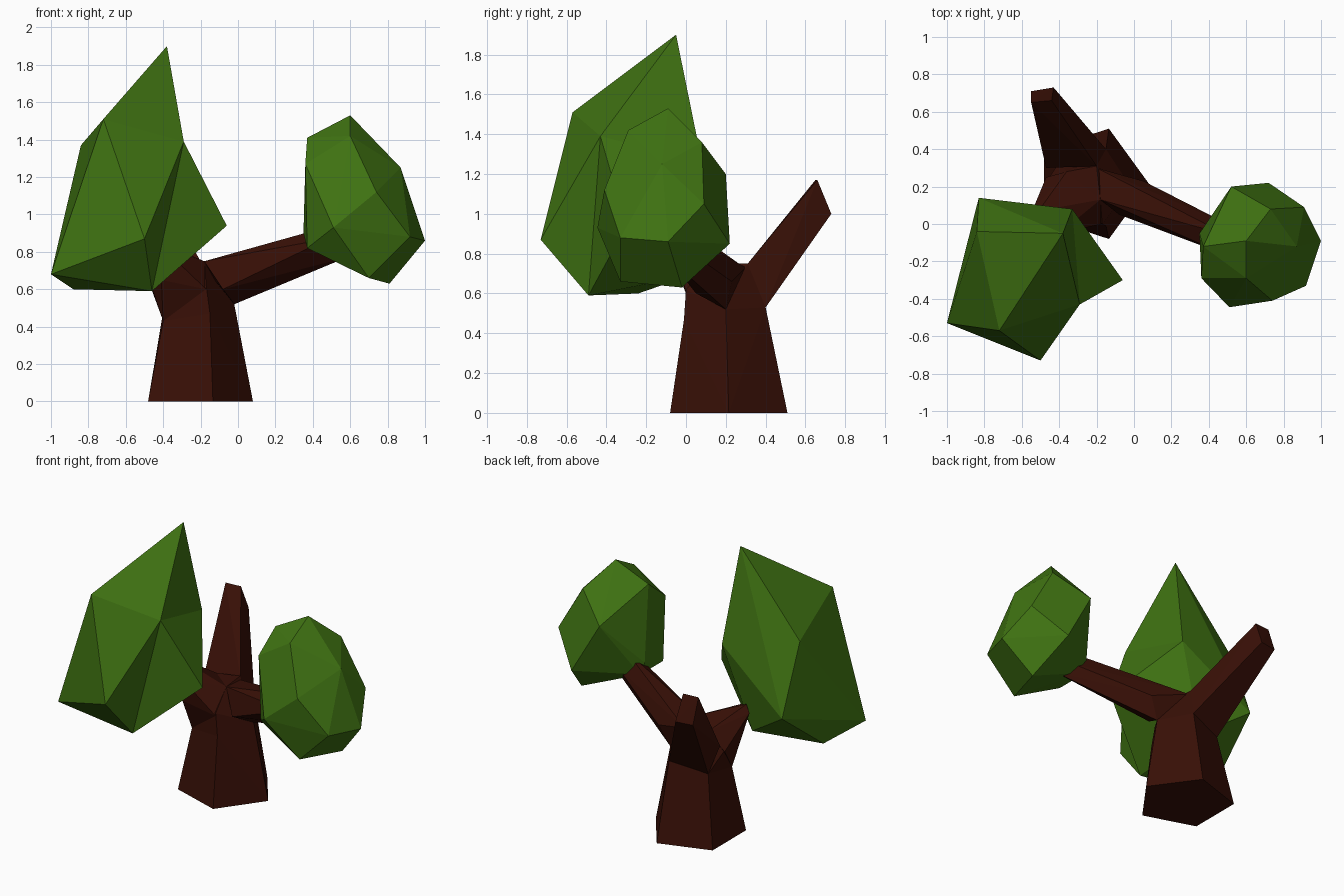
import bpy, bmesh, math


def material(name, color):
    m = bpy.data.materials.new(name)
    m.diffuse_color = (*color, 1)
    return m


bark = material("bark", (0.04, 0.005, 0.002))
leaf = material("leaf", (0.05, 0.17, 0.006))


def hull(name, points, mat, creases=()):
    """Flat-faced solid around corner points; creases turn an edge inwards."""
    bm = bmesh.new()
    verts = [bm.verts.new(p) for p in points]
    res = bmesh.ops.convex_hull(bm, input=verts)
    for a, b in creases:
        edge = bm.edges.get((verts[a], verts[b]))
        if edge:
            bmesh.ops.rotate_edges(bm, edges=[edge], use_ccw=False)
    junk = {g for g in res["geom_interior"] + res["geom_unused"]
            if isinstance(g, bmesh.types.BMVert) and g.is_valid}
    bmesh.ops.delete(bm, geom=list(junk), context='VERTS')
    bmesh.ops.dissolve_limit(bm, angle_limit=math.radians(3),
                             verts=bm.verts[:], edges=bm.edges[:])
    bmesh.ops.recalc_face_normals(bm, faces=bm.faces[:])
    me = bpy.data.meshes.new(name)
    bm.to_mesh(me)
    bm.free()
    me.materials.append(mat)
    ob = bpy.data.objects.new(name, me)
    bpy.context.collection.objects.link(ob)
    return ob


# Five-sided tapering trunk
base = [(-0.23 + 0.31 * math.cos(a), 0.215 + 0.31 * math.sin(a), 0)
        for a in (i * math.tau / 5 for i in range(5))]
ring = [(-0.02, 0.20, 0.52), (-0.15, 0.40, 0.53), (-0.40, 0.33, 0.48),
        (-0.40, 0.07, 0.43), (-0.15, -0.01, 0.47)]
hull("trunk", base + ring, bark)

# Fork where the three branches meet
fork_right, fork_back, fork_left = (-0.18, 0.13, 0.75), (-0.20, 0.31, 0.75), (-0.36, 0.28, 0.74)
hull("fork", ring + [fork_right, fork_back, fork_left,
                     (-0.46, 0.24, 0.62), (-0.17, 0.0, 0.62)], bark)

# Branches, from the fork outwards
hull("right_branch", [fork_right, (-0.20, 0.30, 0.73), ring[0], (-0.08, 0.05, 0.60),
                      (0.05, 0.23, 0.66), (0.50, -0.06, 0.94), (0.58, -0.08, 0.77),
                      (0.52, -0.01, 0.83), (0.48, -0.16, 0.87)], bark)
hull("back_branch", [ring[1], ring[2], fork_back, (-0.47, 0.30, 0.68),
                     (-0.43, 0.73, 1.0), (-0.55, 0.71, 1.0),
                     (-0.55, 0.65, 1.17), (-0.44, 0.66, 1.17)], bark)
hull("left_branch", [ring[3], (-0.17, 0.0, 0.60), fork_right, fork_left, (-0.47, 0.25, 0.62),
                     (-0.54, 0.08, 0.84), (-0.51, 0.07, 0.89), (-0.50, 0.09, 0.71),
                     (-0.40, -0.05, 0.82), (-0.41, -0.02, 0.65)], bark)

# Large pointed foliage clump, creased on its right side
hull("large_foliage", [(-0.38, -0.05, 1.90), (-0.72, -0.57, 1.51), (-0.84, -0.04, 1.37),
                       (-0.29, -0.43, 1.39), (-0.33, 0.08, 1.26), (-0.83, 0.14, 0.90),
                       (-1.00, -0.53, 0.68), (-0.88, -0.24, 0.60), (-0.46, -0.49, 0.59),
                       (-0.50, -0.73, 0.87), (-0.06, -0.30, 0.94), (-0.52, 0.02, 0.69)],
     leaf, creases=[(0, 10), (9, 10)])

# Small rounded foliage clump
hull("small_foliage", [(0.60, -0.09, 1.53), (0.60, -0.29, 1.42), (0.37, -0.12, 1.41),
                       (0.36, -0.29, 1.27), (0.74, -0.41, 1.12), (0.87, -0.12, 1.25),
                       (0.73, 0.08, 1.36), (0.91, 0.09, 1.05), (1.00, -0.09, 0.86),
                       (0.92, -0.33, 0.88), (0.51, -0.445, 0.93), (0.70, -0.33, 0.66),
                       (0.81, -0.02, 0.63), (0.72, 0.22, 0.85), (0.52, 0.20, 1.20),
                       (0.35, -0.05, 0.90), (0.37, -0.03, 0.82), (0.37, -0.28, 0.82)], leaf)
